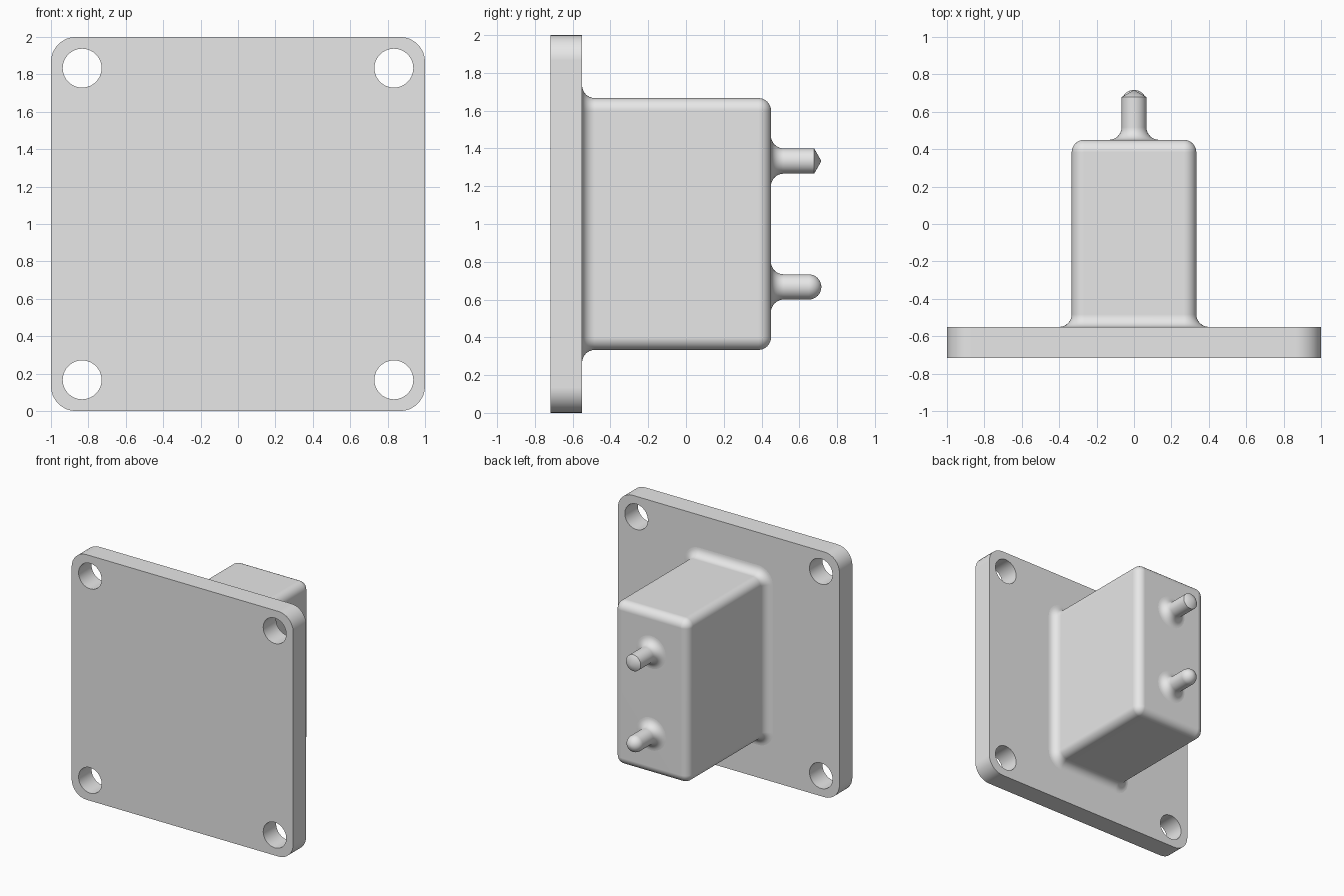
import bpy, bmesh, math
from mathutils import Matrix

cube = bpy.data.objects.get("Cube")
if cube:
    bpy.data.objects.remove(cube, do_unlink=True)

U = 1 / 15           # fillet radius, the base unit of the part
BACK = 0.45          # rear face of the housing
PLATE_Y = -0.55      # rear face of the plate
MID_Z = 1.0

grey = bpy.data.materials.new("plain_grey")
grey.use_nodes = True
grey.diffuse_color = (0.8, 0.8, 0.8, 1)
grey.node_tree.nodes["Principled BSDF"].inputs["Base Color"].default_value = (0.8, 0.8, 0.8, 1)


def finish(bm, name):
    """Turn a bmesh into a smooth, sharp-edged object."""
    bmesh.ops.remove_doubles(bm, verts=bm.verts, dist=1e-5)
    bmesh.ops.recalc_face_normals(bm, faces=bm.faces)
    mesh = bpy.data.meshes.new(name)
    bm.to_mesh(mesh)
    bm.free()
    mesh.materials.append(grey)
    obj = bpy.data.objects.new(name, mesh)
    bpy.context.collection.objects.link(obj)
    bpy.ops.object.select_all(action="DESELECT")
    obj.select_set(True)
    bpy.context.view_layer.objects.active = obj
    bpy.ops.object.shade_smooth_by_angle(angle=math.radians(30))
    weighted = obj.modifiers.new("Weighted normals", "WEIGHTED_NORMAL")
    weighted.keep_sharp = True
    return obj


def arc(cx, cy, r, start, end, steps=8):
    angles = [math.radians(start + (end - start) * i / steps) for i in range(steps + 1)]
    return [(cx + r * math.cos(a), cy + r * math.sin(a)) for a in angles]


def rounded_outline(hx, hz, r, steps=8):
    """Rectangle of half-size hx, hz grown outward by a corner radius r."""
    points = []
    for i, (sx, sz) in enumerate([(1, 1), (-1, 1), (-1, -1), (1, -1)]):
        points += arc(sx * hx, sz * hz, r, 90 * i, 90 * i + 90, steps)
    return points


def loft(name, hx, hz, centre_z, profile):
    """Skin rounded outlines along y; profile holds (corner radius, y)."""
    bm = bmesh.new()
    rings = [[bm.verts.new((x, y, z + centre_z)) for x, z in rounded_outline(hx, hz, max(r, 0))]
             for r, y in profile]
    for a, b in zip(rings, rings[1:]):
        for i in range(len(a)):
            j = (i + 1) % len(a)
            bm.faces.new((a[i], a[j], b[j], b[i]))
    if hx > 0:
        bm.faces.new(rings[-1])
    return finish(bm, name)


# Mounting plate with four through holes
bm = bmesh.new()
outlines = [rounded_outline(1 - 2 * U, 1 - 2 * U, 2 * U)]
for sx in (-1, 1):
    for sz in (-1, 1):
        outlines.append(arc(sx * 2.5 / 3, sz * 2.5 / 3, 0.104, 0, 360, 40)[:-1])
for outline in outlines:
    verts = [bm.verts.new((x, -2.15 / 3, z + MID_Z)) for x, z in outline]
    for i, v in enumerate(verts):
        bm.edges.new((v, verts[i - 1]))
bmesh.ops.triangle_fill(bm, use_beauty=True, edges=bm.edges[:], normal=(0, -1, 0))
extruded = bmesh.ops.extrude_face_region(bm, geom=bm.faces[:])["geom"]
bmesh.ops.transform(bm, matrix=Matrix.Translation((0, PLATE_Y + 2.15 / 3, 0)),
                    verts=[g for g in extruded if isinstance(g, bmesh.types.BMVert)])
finish(bm, "mounting_plate")

# Housing block, flared into the plate and rounded at the rear
loft("housing", 1 / 3 - U, 2 / 3 - U, MID_Z,
     arc(2 * U, PLATE_Y + U, U, 270, 180) + arc(0, BACK - U, U, 0, 90))

# Pins, flared into the housing: the upper is pointed, the lower is domed
flare = arc(2 * U, BACK + U, U, 270, 180)
tip = BACK + 4 * U
loft("upper_pin", 0, 0, MID_Z + 1 / 3, flare + [(U, tip - U * 0.57), (0, tip)])
loft("lower_pin", 0, 0, MID_Z - 1 / 3, flare + arc(0, tip - U, U, 0, 90))
